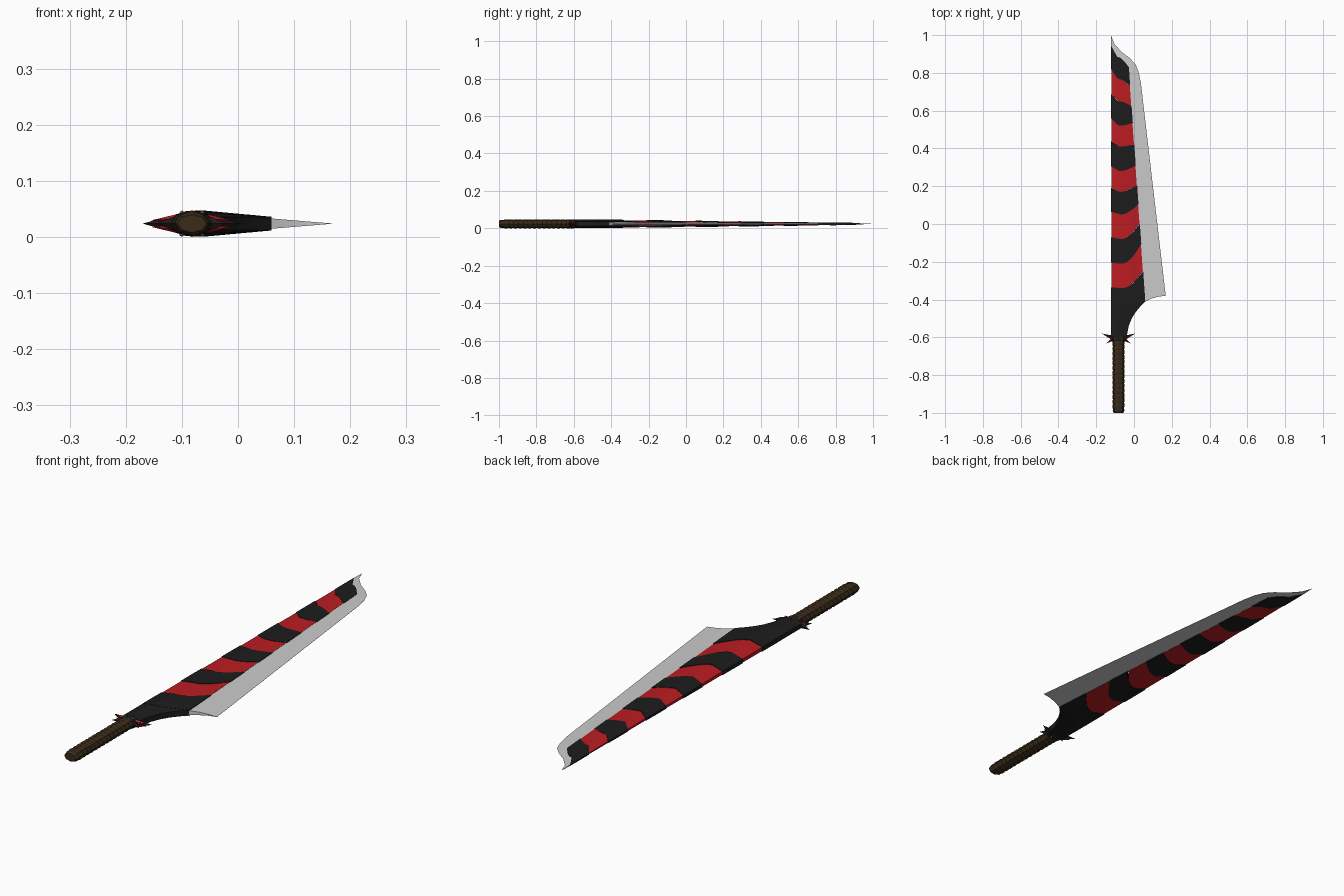
import bpy, bmesh, math
from mathutils import Vector

if "Cube" in bpy.data.objects:
    bpy.data.objects.remove(bpy.data.objects["Cube"])

ZC, SPINE, HX = 0.0237, -0.122, -0.082   # mid plane, spine x, handle axis x


def material(name, rgb):
    m = bpy.data.materials.new(name)
    m.diffuse_color = (*rgb, 1)
    m.use_nodes = True
    m.node_tree.nodes["Principled BSDF"].inputs["Base Color"].default_value = m.diffuse_color
    return m


BLACK = material("black", (0.012, 0.012, 0.013))
RED = material("red", (0.5, 0.012, 0.016))
BROWN = material("brown", (0.04, 0.024, 0.01))
GOLD = material("gold", (0.45, 0.25, 0.06))


def finish(bm, name, mat=None, angle=None):
    bmesh.ops.remove_doubles(bm, verts=bm.verts, dist=1e-5)
    bmesh.ops.recalc_face_normals(bm, faces=bm.faces)
    me = bpy.data.meshes.new(name)
    bm.to_mesh(me)
    bm.free()
    ob = bpy.data.objects.new(name, me)
    bpy.context.collection.objects.link(ob)
    if mat:
        me.materials.append(mat)
    if angle:
        bpy.ops.object.select_all(action='DESELECT')
        ob.select_set(True)
        bpy.context.view_layer.objects.active = ob
        bpy.ops.object.shade_smooth_by_angle(angle=math.radians(angle))
    return ob


def slab(name, rows, mat=None):
    """Closed plate from a grid of (x, y, half thickness), mirrored about mid plane."""
    bm = bmesh.new()
    top, bot = [[[bm.verts.new((x, y, ZC + s * t)) for x, y, t in r] for r in rows] for s in (1, -1)]
    n, m = len(rows), len(rows[0])
    for g in (top, bot):
        for i in range(n - 1):
            for j in range(m - 1):
                bm.faces.new((g[i][j], g[i + 1][j], g[i + 1][j + 1], g[i][j + 1]))
    rim = [(0, j) for j in range(m)] + [(i, m - 1) for i in range(1, n)]
    rim += [(n - 1, j) for j in range(m - 2, -1, -1)] + [(i, 0) for i in range(n - 2, 0, -1)]
    for (a, b), (c, d) in zip(rim, rim[1:] + rim[:1]):
        bm.faces.new((top[a][b], top[c][d], bot[c][d], bot[a][b]))
    return finish(bm, name, mat, 20)


def lerp_table(table, y):
    for (y0, a), (y1, b) in zip(table, table[1:]):
        if y <= y1:
            return a + (b - a) * (y - y0) / (y1 - y0)
    return table[-1][1]


EDGE = [(-.60, -.04), (-.54, -.028), (-.50, -.012), (-.465, .01), (-.435, .035), (-.41, .06), (.83, -.027)]


def height(y):
    return min(0.0232, 0.0178 - 0.013 * y)


def profile(u):   # spine bevel, ridge, then slope to the cutting edge
    return 0.42 + 0.58 * u / 0.35 if u < 0.35 else 1 - 0.47 * (u - 0.35) / 0.65


def boundary(b, u):
    l, m, r = b
    if u <= 0.35:
        return l + (m - l) * u / 0.35
    return m + (r - m) * (1 - math.cos((u - 0.35) / 0.65 * math.pi / 2 * 1.2)) / (1 - math.cos(math.pi * 0.6))


# Striped body: raised black and recessed red bands
US = [0, .18, .35, .5, .65, .8, .9, 1]
LINES = [(.945, .885, .83), (.82, .77, .73), (.69, .65, .625), (.56, .52, .535), (.44, .41, .42),
         (.305, .28, .31), (.19, .17, .205), (.065, .05, .105), (-.07, -.08, .0),
         (-.205, -.21, -.105), (-.335, -.34, -.25), (-.46, -.47, -.41), (-.6, -.6, -.6)]
for k, (a, b) in enumerate(zip(LINES, LINES[1:])):
    red = k % 2 == 1 and k < 11
    scale = 0.86 if red else (0.95 if k == 11 else 1)
    steps = 16 if k > 9 else 4
    rows = []
    for i in range(steps + 1):
        row = []
        for u in US:
            ya, yb = boundary(a, u), boundary(b, u)
            y = ya + (yb - ya) * i / steps
            inset = 0.002 if red else 0
            x0, x1 = SPINE + inset, lerp_table(EDGE, y) - inset
            row.append((x0 + u * (x1 - x0), y, height(y) * profile(u) * scale))
        rows.append(row)
    slab(f"{'red' if red else 'black'}_band_{k}", rows, RED if red else BLACK)

# Steel cutting edge: inner line against the body, outer sharp line
inner = [(-.122, .938), (-.107, .89), (-.08, .858), (-.055, .84), (-.036, .826), (-.031, .80), (-.031, .775), (.056, -.412)]
outer = [(-.122, 1.0), (-.105, .955), (-.065, .91), (-.022, .878), (.008, .845), (.024, .805), (.036, .75), (.168, -.38)]
rows = []
for k, ((xi, yi), (xo, yo)) in enumerate(zip(inner, outer)):
    row = []
    for v in (0, .33, .66, 1):
        sag = 0.03 * v * (1 - v) if k == len(inner) - 1 else 0
        row.append((xi + (xo - xi) * v, yi + (yo - yi) * v + sag, 0.4 * height(yi) * (1 - v) + 0.0002))
    rows.append(row)
slab("cutting_edge", rows)


def loft(name, rings, mat, sides=8, tilt=0.0):
    """Rings of (y, half width, half height) along the handle axis."""
    bm = bmesh.new()
    loops = []
    for y, rx, rz in rings:
        loop = []
        for k in range(sides):
            a = 2 * math.pi * k / sides
            slant = tilt * math.cos(a) if -0.98 < y < -0.62 else 0
            loop.append(bm.verts.new((HX + rx * math.cos(a), y + slant, ZC + rz * math.sin(a))))
        loops.append(loop)
    for p, q in zip(loops, loops[1:]):
        for k in range(sides):
            j = (k + 1) % sides
            bm.faces.new((p[k], p[j], q[j], q[k]))
    bm.faces.new(loops[0])
    bm.faces.new(loops[-1])
    return finish(bm, name, mat)


# Wrapped grip
rings = [(-1, .026, .016), (-.99, .031, .0215)]
for i in range(14):
    y = -.975 + i * .0255
    rings += [(y, .0295, .0218), (y + .006, .032, .0237), (y + .019, .032, .0237)]
rings.append((-.60, .029, .0215))
loft("grip", rings, BROWN, 8, 0.004)

# Guard collar
loft("guard_collar", [(-.625, .03, .02), (-.618, .037, .0235), (-.60, .04, .0235), (-.588, .034, .021)], BLACK)


def spike(name, a, b, w, h, mat):
    """Four-sided point from a to b, base half width w and half height h."""
    bm = bmesh.new()
    a, b = Vector(a), Vector(b)
    d = (b - a).normalized()
    side, up = Vector((-d.y, d.x, 0)).normalized() * w, Vector((0, 0, h))
    base = [bm.verts.new(a + o) for o in (side, up, -side, -up)]
    tip = bm.verts.new(b)
    bm.faces.new(base)
    for k in range(4):
        bm.faces.new((base[k], base[(k + 1) % 4], tip))
    finish(bm, name, mat)


# Guard spikes and studs, mirrored left/right and top/bottom
for s, tag in ((-1, "left"), (1, "right")):
    spike(f"guard_wing_{tag}", (HX + s * .02, -.607, ZC), (HX + s * .088, -.58, ZC), .014, .019, BLACK)
    spike(f"guard_thorn_{tag}", (HX + s * .02, -.602, ZC), (HX + s * .063, -.632, ZC), .012, .017, BLACK)
    for t, lv in ((-1, "lower"), (1, "upper")):
        spike(f"guard_flame_{tag}_{lv}", (HX + s * .022, -.607, ZC + t * .010), (HX + s * .072, -.592, ZC + t * .006), .009, .008, RED)
        bm = bmesh.new()
        bmesh.ops.create_icosphere(bm, subdivisions=1, radius=.005)
        bmesh.ops.translate(bm, verts=bm.verts, vec=(HX + s * .018, -.608, ZC + t * .0185))
        finish(bm, f"guard_stud_{tag}_{lv}", GOLD)
